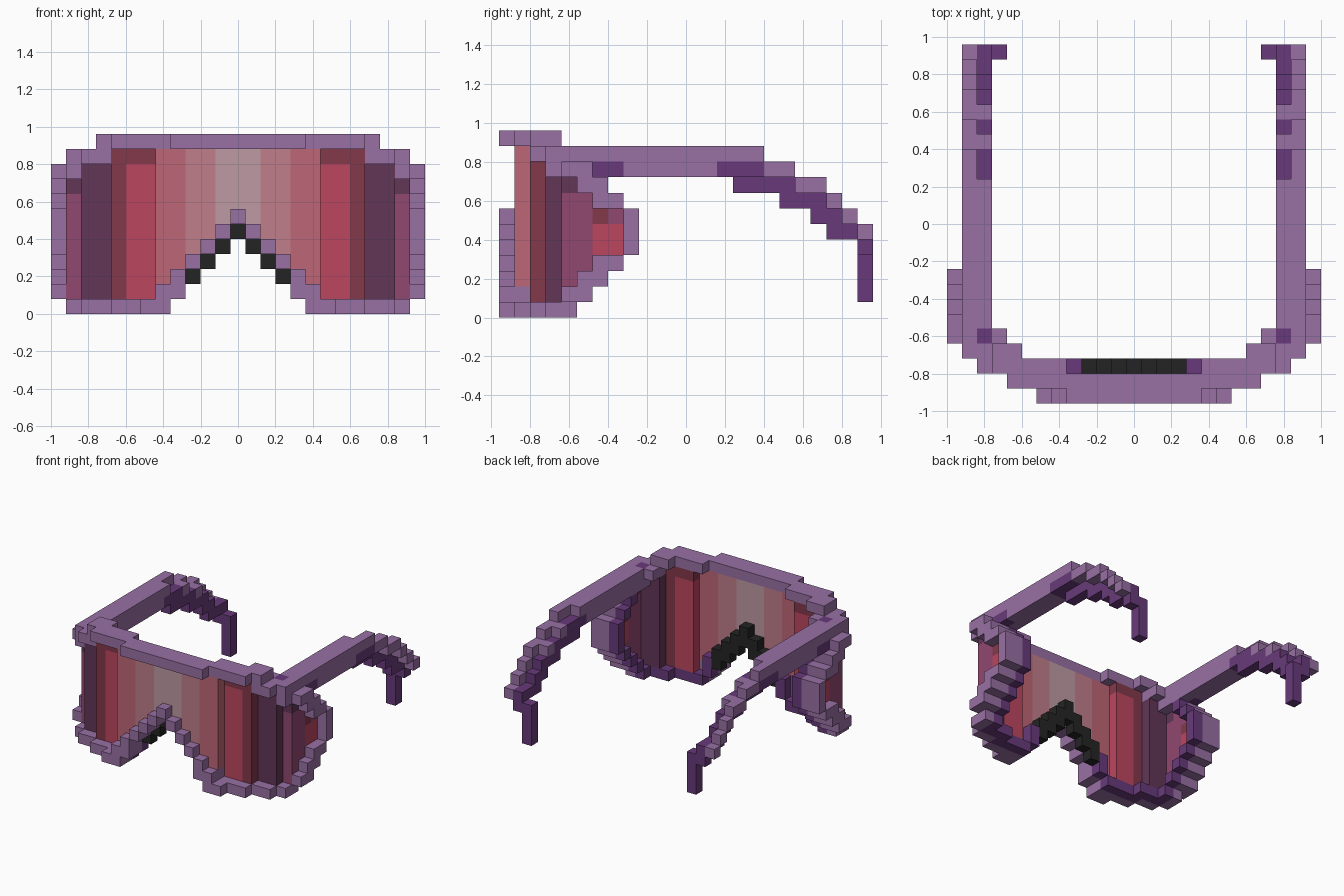
import bpy, bmesh
from mathutils import Vector

if "Cube" in bpy.data.objects:
    bpy.data.objects.remove(bpy.data.objects["Cube"])

S = 0.08  # edge of one block
PALETTE = {  # sRGB values
    "light_purple": (152, 112, 164), "dark_purple": (104, 58, 122),
    "black_rubber": (36, 36, 36), "pale_pink": (191, 155, 163),
    "soft_pink": (193, 126, 139), "rose": (190, 102, 118),
    "red": (188, 70, 95), "dark_red": (131, 57, 75),
    "dark_plum": (98, 54, 86), "plum": (145, 71, 111),
}
NAMES = list(PALETTE)


def linear(v):
    v /= 255
    return v / 12.92 if v < 0.04 else ((v + 0.055) / 1.055) ** 2.4


materials = []
for name, rgb in PALETTE.items():
    mat = bpy.data.materials.new(name)
    mat.use_nodes = True
    colour = [linear(c) for c in rgb] + [1]
    mat.diffuse_color = colour
    mat.node_tree.nodes["Principled BSDF"].inputs["Base Color"].default_value = colour
    materials.append(mat)

cells = {}  # block position -> (part, colour)


def span(v):
    return range(v[0], v[1] + 1) if isinstance(v, tuple) else (v,)


def fill(part, colour, i, j, k, sided=False):
    """Fill a box of blocks on both sides; i, j, k are a number or a (first, last) pair."""
    for x in span(i):
        for y in span(j):
            for z in span(k):
                for sign in (1, -1):
                    side = ("left_" if sign > 0 else "right_") if sided else ""
                    cells[sign * x, y, z] = (side + part, colour)


# Wrapped lens, stepping back towards the sides
for i in range(6):
    fill("lens", ("pale_pink", "soft_pink", "rose")[i // 2], i, 1, (max(7 - i, 2), 10))
fill("lens", "red", (6, 7), 2, (1, 9))
fill("lens", "dark_red", (6, 8), 2, 10)
fill("lens", "dark_red", 8, 2, (1, 9))
fill("lens", "dark_plum", (9, 10), 3, (1, 9))

# Rounded side rims and the lens panels inside them
rim_end = {1: 5, 2: 6, 3: 7, 4: 8, 5: 8, 6: 8, 7: 7, 8: 6, 9: 5}
for k, j in rim_end.items():
    fill("lens", "plum", 11, (4, j - 1), k)
    fill("side_rim", "dark_purple", 10, j, k, True)
    fill("side_rim", "light_purple", (11, 12), j, k, True)
    if k not in (4, 5, 6):
        fill("side_rim", "light_purple", 12, j - 1, k, True)
fill("lens", "red", 11, (6, 7), (4, 5))
fill("lens", "dark_red", 11, 6, 6)
fill("lens", "dark_plum", 11, 4, 8)

# Top bar of the frame
fill("top_bar", "light_purple", (0, 4), (0, 1), 11)
fill("top_bar", "light_purple", (5, 8), (1, 2), 11)
fill("top_bar", "light_purple", 8, 3, 11)
fill("top_bar", "light_purple", 9, (2, 3), 11)
fill("top_bar", "light_purple", (9, 10), (2, 3), 10)
fill("top_bar", "light_purple", 9, 4, 10)
fill("top_bar", "light_purple", 11, 3, (9, 10))

# Bottom bar of the frame
fill("bottom_bar", "light_purple", (5, 6), (0, 1), 0)
fill("bottom_bar", "light_purple", (7, 8), 1, 0)
fill("bottom_bar", "dark_purple", (5, 8), 2, 0)
fill("bottom_bar", "light_purple", (9, 10), 2, 0)
fill("bottom_bar", "dark_purple", (8, 10), 3, 0)
fill("bottom_bar", "light_purple", 11, (3, 4), 0)
fill("bottom_bar", "dark_purple", 10, 4, 0)

# Stepped nose arch with a rubber pad behind it
for i in range(5):
    fill("nose_arch", "light_purple", i, (0, 1), 6 - i)
    if i < 4:
        fill("nose_pad", "black_rubber", i, 2, (5 - i, 6 - i))
fill("nose_arch", "light_purple", (4, 5), (0, 1), 1)
fill("nose_arch", "dark_purple", 4, 2, (1, 2))

# Straight part of each arm
fill("arm", "light_purple", 11, (4, 16), (9, 10), True)
fill("arm", "light_purple", 10, (4, 14), (9, 10), True)
fill("arm", "dark_purple", 11, (6, 7), 9, True)
fill("arm", "dark_purple", 11, (14, 16), 9, True)
fill("arm", "dark_purple", 10, 4, 10, True)
fill("arm", "dark_purple", 10, (14, 16), 9, True)

# Curved ear hook: light outer steps over dark inner steps
for k, j in {9: (17, 18), 8: (19, 20), 7: 21, 6: 22, 5: 23}.items():
    fill("arm", "light_purple", 11, j, k, True)
for k, j in {8: (15, 18), 7: (18, 20), 6: (20, 21), 5: (21, 22), 4: 23}.items():
    fill("arm", "dark_purple", 10, j, k, True)
fill("arm", "light_purple", 10, 17, 9, True)
fill("arm", "light_purple", 10, 19, 8, True)
fill("arm", "dark_purple", 10, 22, 5, True)
fill("arm", "dark_purple", 10, 23, (4, 5), True)
fill("arm", "dark_purple", 9, 23, (1, 4), True)

# Turn each part's blocks into a mesh of its exposed faces
for part in sorted({p for p, c in cells.values()}):
    bm = bmesh.new()
    verts = {}
    for cell, (owner, colour) in cells.items():
        if owner != part:
            continue
        for axis in range(3):
            for d in (1, -1):
                beside = list(cell)
                beside[axis] += d
                if tuple(beside) in cells:
                    continue
                corners = []
                for a, b in ((0, 0), (1, 0), (1, 1), (0, 1))[::d]:
                    p = list(cell)
                    p[axis] += (d + 1) // 2
                    p[(axis + 1) % 3] += a
                    p[(axis + 2) % 3] += b
                    key = tuple(p)
                    if key not in verts:
                        verts[key] = bm.verts.new((Vector(key) - Vector((0.5, 12, 0))) * S)
                    corners.append(verts[key])
                bm.faces.new(corners).material_index = NAMES.index(colour)
    mesh = bpy.data.meshes.new(part)
    bm.to_mesh(mesh)
    bm.free()
    for mat in materials:
        mesh.materials.append(mat)
    bpy.context.collection.objects.link(bpy.data.objects.new(part, mesh))
